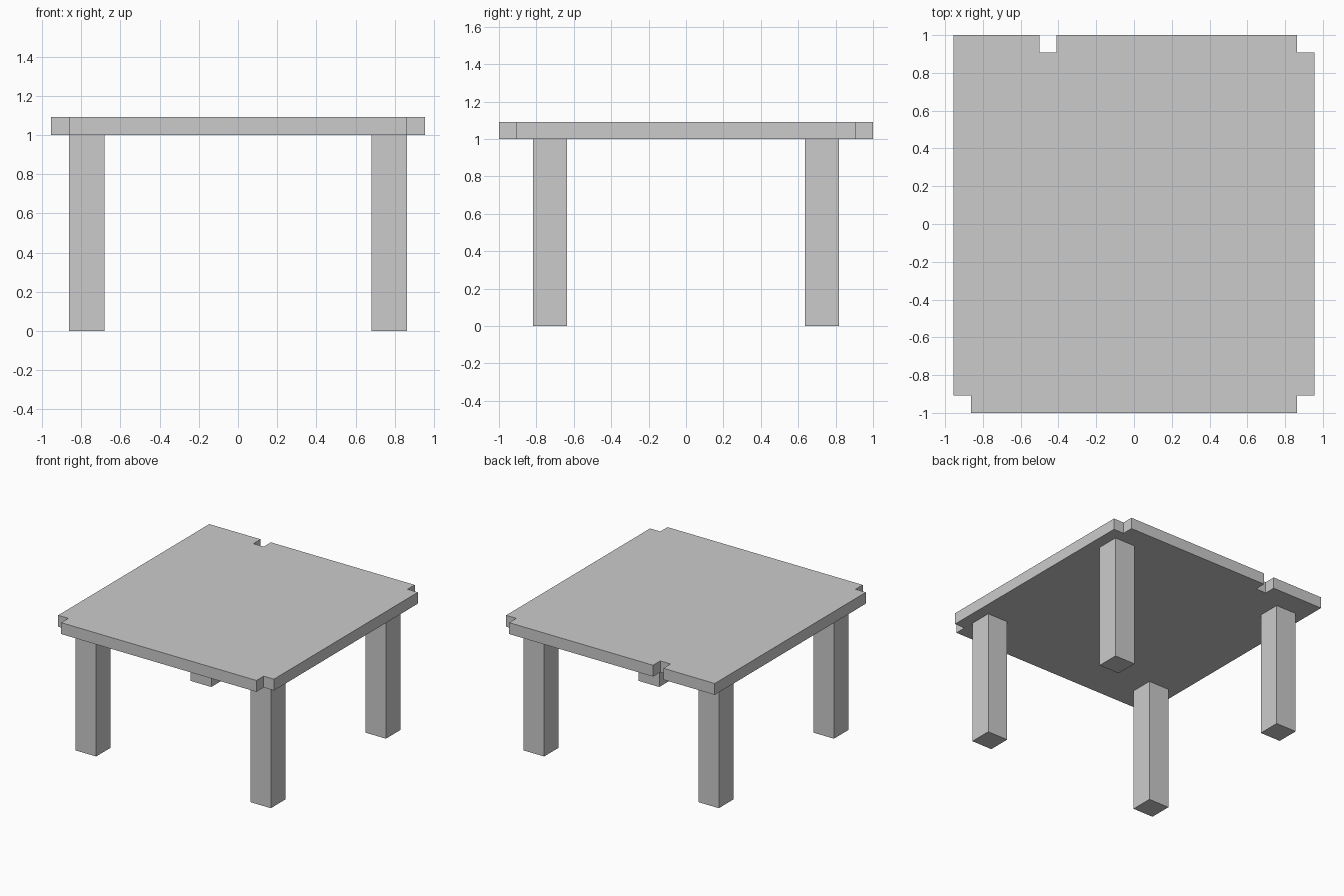
import bpy, bmesh

if "Cube" in bpy.data.objects:
    bpy.data.objects.remove(bpy.data.objects["Cube"])

U = 1 / 11            # tabletop thickness and notch size
W, D = 10.5 * U, 1.0  # half width and half depth of the top
H = 1.0               # leg height


def prism(name, outline, z0, z1):
    """Extrude a counter-clockwise outline from z0 to z1."""
    bm = bmesh.new()
    face = bm.faces.new([bm.verts.new((x, y, z0)) for x, y in outline])
    ext = bmesh.ops.extrude_face_region(bm, geom=[face])
    verts = [g for g in ext["geom"] if isinstance(g, bmesh.types.BMVert)]
    bmesh.ops.translate(bm, verts=verts, vec=(0, 0, z1 - z0))
    bmesh.ops.recalc_face_normals(bm, faces=bm.faces)
    mesh = bpy.data.meshes.new(name)
    bm.to_mesh(mesh)
    bm.free()
    obj = bpy.data.objects.new(name, mesh)
    bpy.context.collection.objects.link(obj)
    return obj


# Tabletop: three notched corners, plus one notch in the back edge
nx = -5.5 * U
prism("tabletop", [
    (-W + U, -D), (W - U, -D), (W - U, -D + U), (W, -D + U),
    (W, D - U), (W - U, D - U), (W - U, D),
    (nx + U, D), (nx + U, D - U), (nx, D - U), (nx, D),
    (-W, D), (-W, -D + U), (-W + U, -D + U),
], H, H + U)

# Four square legs
cx, cy = 8.5 * U, 8 * U
for side, sx in (("left", -1), ("right", 1)):
    for end, sy in (("front", -1), ("back", 1)):
        x, y = sx * cx, sy * cy
        prism(f"{end}_{side}_leg", [
            (x - U, y - U), (x + U, y - U), (x + U, y + U), (x - U, y + U),
        ], 0, H)
